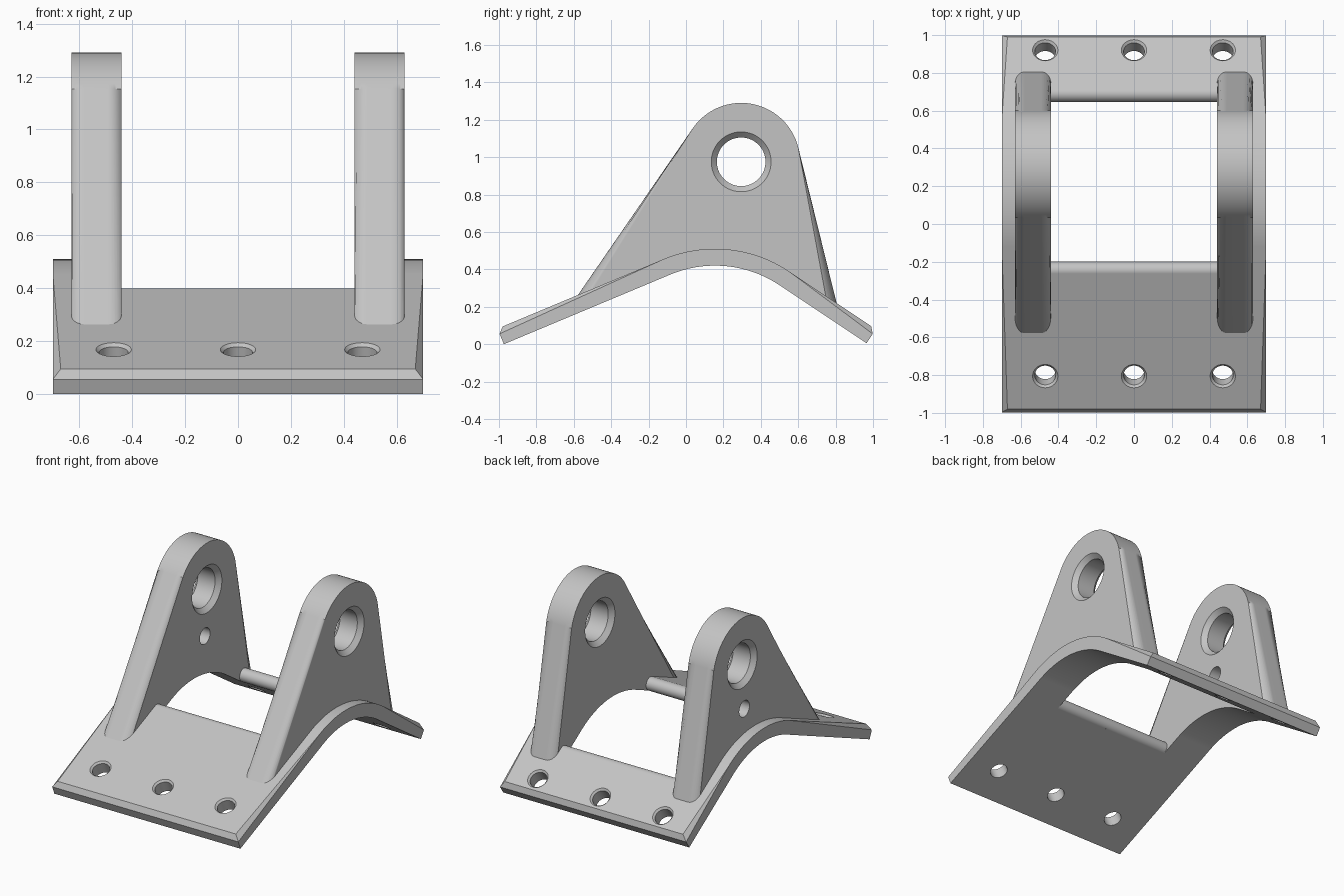
import bpy, bmesh
from math import sin, cos, pi, radians, atan2, acos, hypot
from mathutils import Matrix, Vector

cube = bpy.data.objects.get("Cube")
if cube:
    bpy.data.objects.remove(cube, do_unlink=True)

grey = bpy.data.materials.new("plain grey")
grey.use_nodes = True
grey.diffuse_color = (0.55, 0.55, 0.55, 1)
grey.node_tree.nodes["Principled BSDF"].inputs["Base Color"].default_value = grey.diffuse_color

# Bent plate: two straight legs tangent to one arc
BEND = (0.155, -0.20)
TOP, BOTTOM = 0.71, 0.62
MID = (TOP + BOTTOM) / 2
FRONT, BACK = radians(-22.7), radians(33.7)
FRONT_LEN, BACK_LEN = -0.964, 0.56
INNER, OUTER = 0.44, 0.63


def at(angle, r, along=0.0):
    """Point (y, z) at radius r on the bend, moved along the tangent."""
    return (BEND[0] + r * sin(angle) + along * cos(angle),
            BEND[1] + r * cos(angle) - along * sin(angle))


def bend(r, steps=24):
    return [at(FRONT + (BACK - FRONT) * i / steps, r) for i in range(steps + 1)]


def finish(bm, name):
    bmesh.ops.recalc_face_normals(bm, faces=bm.faces)
    mesh = bpy.data.meshes.new(name)
    bm.to_mesh(mesh)
    bm.free()
    mesh.materials.append(grey)
    obj = bpy.data.objects.new(name, mesh)
    bpy.context.collection.objects.link(obj)
    return obj


def prism(name, pts, x0, x1, rim=0, ends=False, width=0.0, segments=1):
    """Extrude a (y, z) outline along x; bevel the rim of its first points."""
    bm = bmesh.new()
    n = len(pts)
    a, b = [[bm.verts.new((x, y, z)) for y, z in pts] for x in (x0, x1)]
    bm.faces.new(a)
    bm.faces.new(b[::-1])
    for i in range(n):
        j = (i + 1) % n
        bm.faces.new((a[i], b[i], b[j], a[j]))
    if rim:
        edges = [bm.edges.get((s[i], s[i + 1])) for s in (a, b) for i in range(rim - 1)]
        if ends:
            edges += [bm.edges.get((a[i], b[i])) for i in (0, rim - 1)]
        bmesh.ops.bevel(bm, geom=edges, offset=width, segments=segments,
                        profile=0.5, affect='EDGES')
    return finish(bm, name)


def lathe(name, profile, matrix, sides=48):
    """Stack rings given as (height, radius) along the local z axis."""
    bm = bmesh.new()
    rings = [[bm.verts.new(matrix @ Vector((r * cos(2 * pi * k / sides),
                                            r * sin(2 * pi * k / sides), h)))
              for k in range(sides)] for h, r in profile]
    bm.faces.new(rings[0])
    bm.faces.new(rings[-1])
    for p, q in zip(rings, rings[1:]):
        for k in range(sides):
            m = (k + 1) % sides
            bm.faces.new((p[k], p[m], q[m], q[k]))
    return finish(bm, name)


def combine(obj, other, operation):
    """Apply a boolean and drop the helper."""
    other.hide_render = True
    mod = obj.modifiers.new("boolean", 'BOOLEAN')
    mod.operation, mod.solver, mod.object = operation, 'EXACT', other
    bpy.context.view_layer.objects.active = obj
    bpy.ops.object.modifier_apply(modifier=mod.name)
    bpy.data.objects.remove(other, do_unlink=True)


def smooth(obj):
    bpy.ops.object.select_all(action='DESELECT')
    obj.select_set(True)
    bpy.context.view_layer.objects.active = obj
    bpy.ops.object.shade_smooth_by_angle(angle=radians(30))
    mod = obj.modifiers.new("flat face normals", 'WEIGHTED_NORMAL')
    mod.keep_sharp = True


# Base plate with chamfered upper rim
upper, lower = [[at(FRONT, r, FRONT_LEN)] + bend(r) + [at(BACK, r, BACK_LEN)]
                for r in (TOP, BOTTOM)]
plate = prism("base_plate", upper + lower[::-1], -0.70, 0.70,
              rim=len(upper), ends=True, width=0.03)

# Window through the bend, ends square to each leg
window_ends = ((FRONT, -0.155), (BACK, 0.20))
(f, fl), (b, bl) = window_ends
window = prism("window_cutter",
               [at(f, MID - 0.1, fl), at(f, MID + 0.1, fl), (0.2, 0.9),
                at(b, MID + 0.1, bl), at(b, MID - 0.1, bl)], -INNER, INNER)
combine(plate, window, 'DIFFERENCE')

# Countersunk bolt holes, three on each leg
for angle, along in ((FRONT, -0.744), (BACK, 0.446)):
    y, z = at(angle, TOP, along)
    for x in (-0.47, 0, 0.47):
        place = Matrix.Translation((x, y, z)) @ Matrix.Rotation(-angle, 4, 'X')
        hole = lathe("bolt_hole_cutter", [(-0.2, 0.055), (-0.012, 0.055), (0.02, 0.087)], place)
        combine(plate, hole, 'DIFFERENCE')

# Lug outline: round head with tangent sides running into the plate
HEAD, HEAD_R = (0.295, 0.975), 0.315


def tangent(foot, side):
    dy, dz = foot[0] - HEAD[0], foot[1] - HEAD[1]
    return atan2(dz, dy) + side * acos(HEAD_R / hypot(dy, dz))


feet = ((0.805, 0.22), (-0.575, 0.267))
start = tangent(feet[0], 1)
end = tangent(feet[1], -1) % (2 * pi)
head = [(HEAD[0] + HEAD_R * cos(t), HEAD[1] + HEAD_R * sin(t))
        for t in (start + (end - start) * i / 28 for i in range(29))]


def sunk(tip, foot):
    return tuple(p + (q - p) * 1.05 for p, q in zip(tip, foot))


outline = [sunk(head[0], feet[0])] + head + [sunk(head[-1], feet[1])]

for side, name in ((1, "left_lug"), (-1, "right_lug")):
    lug = prism(name, outline + bend(MID), side * INNER, side * OUTER,
                rim=len(outline), width=0.05, segments=6)
    # Chamfered pivot bore
    turn = Matrix.Rotation(pi / 2, 4, 'Y')
    middle = side * (INNER + OUTER) / 2
    bore = lathe("bore_cutter", [(-0.115, 0.18), (-0.065, 0.13), (0.065, 0.13), (0.115, 0.18)],
                 Matrix.Translation((middle, *HEAD)) @ turn, 64)
    combine(lug, bore, 'DIFFERENCE')
    # Small pin hole on the right lug only
    if side < 0:
        pin = lathe("pin_hole_cutter", [(-0.2, 0.055), (0.2, 0.055)],
                    Matrix.Translation((middle, 0.273, 0.665)) @ turn)
        combine(lug, pin, 'DIFFERENCE')
    combine(plate, lug, 'UNION')
smooth(plate)

# Rounded noses on the window ends
for name, (angle, along) in zip(("front_window_nose", "back_window_nose"), window_ends):
    place = Matrix.Translation((0, *at(angle, MID, along))) @ Matrix.Rotation(pi / 2, 4, 'Y')
    smooth(lathe(name, [(-INNER, 0.045), (INNER, 0.045)], place))
